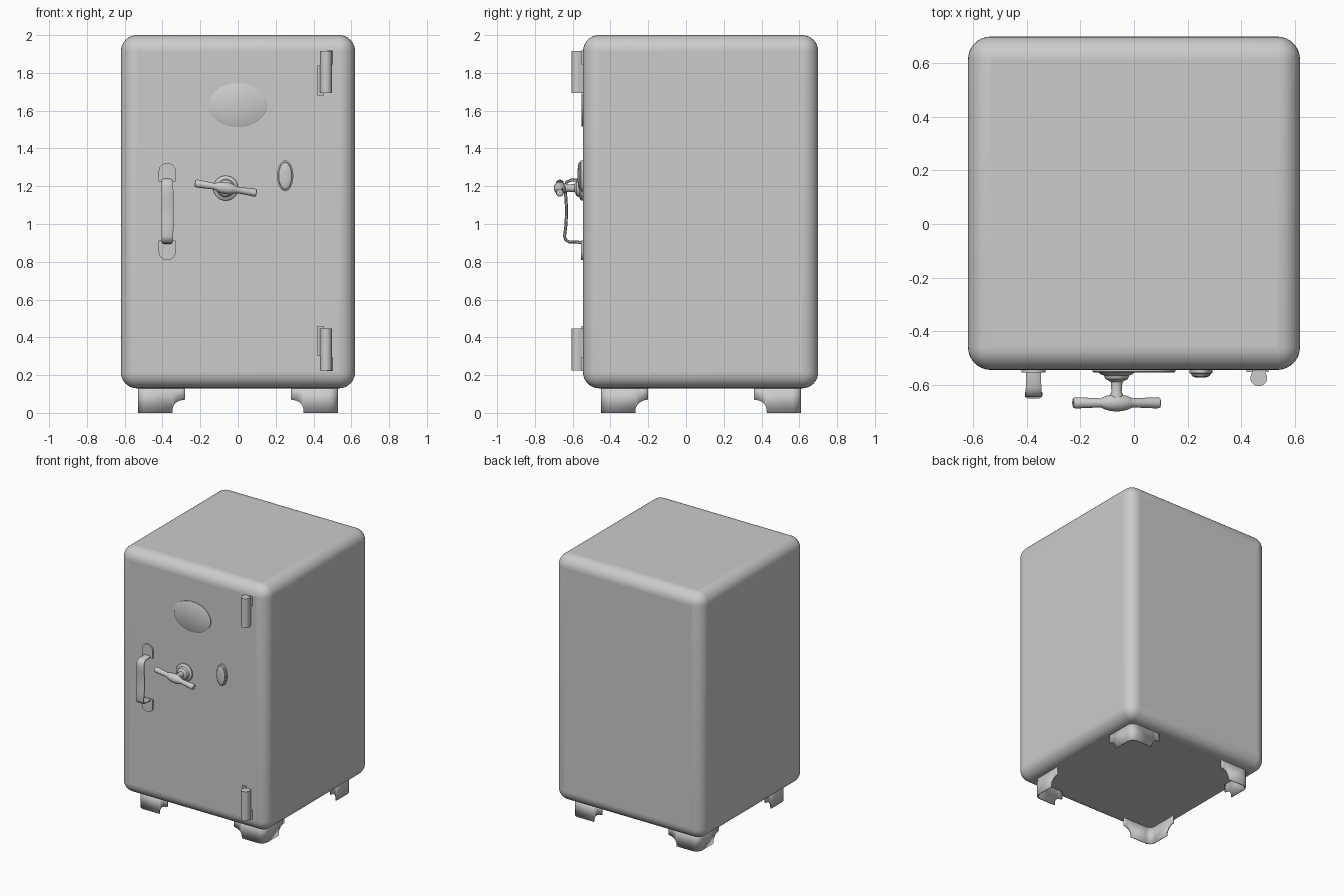
import bpy, bmesh, math
from mathutils import Matrix, Vector

if "Cube" in bpy.data.objects:
    bpy.data.objects.remove(bpy.data.objects["Cube"])

FRONT = -0.545   # y of the door face


def finish(name, bm, angle=35):
    bmesh.ops.remove_doubles(bm, verts=bm.verts, dist=1e-5)
    bmesh.ops.recalc_face_normals(bm, faces=bm.faces)
    me = bpy.data.meshes.new(name)
    bm.to_mesh(me)
    bm.free()
    ob = bpy.data.objects.new(name, me)
    bpy.context.collection.objects.link(ob)
    bpy.ops.object.select_all(action='DESELECT')
    ob.select_set(True)
    bpy.context.view_layer.objects.active = ob
    bpy.ops.object.shade_smooth_by_angle(angle=math.radians(angle))
    return ob


def loft(name, rings, centre, turn=Matrix(), n=40):
    """Ellipse rings (y, rx, rz) stacked along y."""
    bm = bmesh.new()
    place = Matrix.Translation(centre) @ turn
    loops = []
    for y, rx, rz in rings:
        loops.append([bm.verts.new(place @ Vector((rx * math.cos(a), y, rz * math.sin(a))))
                      for a in (2 * math.pi * i / n for i in range(n))])
    for a, b in zip(loops, loops[1:]):
        for i in range(n):
            bm.faces.new((a[i], a[(i + 1) % n], b[(i + 1) % n], b[i]))
    bm.faces.new(loops[0])
    bm.faces.new(loops[-1])
    return finish(name, bm)


def prism(name, pts, offset):
    """Closed outline of 3D points pushed along an offset."""
    bm = bmesh.new()
    face = bm.faces.new([bm.verts.new(p) for p in pts])
    new = bmesh.ops.extrude_face_region(bm, geom=[face])['geom']
    # keep the first cap so the part is closed
    if not face.is_valid or len(bm.faces) < len(pts) + 2:
        bmesh.ops.holes_fill(bm, edges=bm.edges)
    bmesh.ops.translate(bm, vec=offset, verts=[v for v in new if isinstance(v, bmesh.types.BMVert)])
    return finish(name, bm)


def box(name, lo, hi):
    (x0, y0, z0), (x1, y1, z1) = lo, hi
    return prism(name, [(x0, y0, z0), (x1, y0, z0), (x1, y1, z0), (x0, y1, z0)], (0, 0, z1 - z0))


# rounded cabinet
body = box("safe_body", (-0.62, FRONT, 0.13), (0.62, 0.70, 2.0))
bev = body.modifiers.new("round", 'BEVEL')
bev.width, bev.segments = 0.085, 8
bpy.ops.object.modifier_apply(modifier="round")
bpy.ops.object.shade_smooth_by_angle(angle=math.radians(35))

# bracket feet: L-shaped sheets with a rounded corner and scalloped ends
scallop = [(0, 0.07), (0.025, 0.066), (0.045, 0.056), (0.058, 0.043), (0.066, 0.026), (0.068, 0)]
for sx in (-1, 1):
    for sy in (-1, 1):
        L, r = 0.25, 0.05
        path = [(s - L, 0, z) for s, z in scallop]
        path += [(-r + r * math.sin(a), -r + r * math.cos(a), 0)
                 for a in (math.pi / 12 * i for i in range(7))]
        path += [(0, s - L, z) for s, z in reversed(scallop)]
        bm = bmesh.new()
        cols = []
        for x, y, z in path:
            px, py = sx * (0.53 + x), 0.08 + sy * (0.53 + y)
            cols.append((bm.verts.new((px, py, z)), bm.verts.new((px, py, 0.15))))
        for a, b in zip(cols, cols[1:]):
            bm.faces.new((a[0], b[0], b[1], a[1]))
        foot = finish(f"foot_{'left' if sx < 0 else 'right'}_{'front' if sy < 0 else 'back'}", bm)
        sol = foot.modifiers.new("sheet", 'SOLIDIFY')
        sol.thickness = 0.008
        sol.offset = -1 if sx * foot.data.polygons[8].normal.x + sy * foot.data.polygons[8].normal.y > 0 else 1

# oval door plate and keyhole cover
loft("oval_plate", [(0.01, 0.155, 0.115), (-0.006, 0.155, 0.115), (-0.009, 0.15, 0.11)],
     (0, FRONT, 1.63), n=64)
loft("keyhole_cover", [(0.01, 0.043, 0.082), (-0.012, 0.043, 0.082), (-0.015, 0.036, 0.073),
                       (-0.022, 0.034, 0.07), (-0.027, 0.024, 0.055), (-0.029, 0.01, 0.025)],
     (0.25, FRONT, 1.255))

# turning lever: stepped base with stem, then a cross bar with a swollen hub
stem = [(0.01, .066), (-0.01, .066), (-0.016, .06), (-0.02, .048), (-0.034, .042), (-0.04, .03),
        (-0.045, .022), (-0.08, .019), (-0.095, .025), (-0.11, .025)]
loft("lever_stem", [(y, r, r) for y, r in stem], (-0.065, FRONT, 1.19))
half = [(.166, .012), (.164, .018), (.155, .021), (.06, .017), (.052, .021), (.04, .026), (.02, .031)]
bar = [(-t, r) for t, r in half] + [(0, .032)] + [(t, r) for t, r in reversed(half)]
turn = Matrix.Rotation(math.radians(9), 4, 'Y') @ Matrix.Rotation(math.radians(-90), 4, 'Z')
loft("lever_bar", [(t, r, r) for t, r in bar], (-0.065, -0.668, 1.19), turn, 24)

# pull handle: bent strap between two round-ended mounts
strap = [(-0.54, 1.232), (-0.61, 1.232), (-0.632, 1.222), (-0.639, 1.2), (-0.637, 1.15), (-0.632, 1.08),
         (-0.635, 1.0), (-0.643, 0.935), (-0.637, 0.915), (-0.62, 0.906), (-0.54, 0.902)]
bm = bmesh.new()
sections = []
for i, (y, z) in enumerate(strap):
    p, q = strap[max(i - 1, 0)], strap[min(i + 1, len(strap) - 1)]
    d = Vector((q[0] - p[0], q[1] - p[1])).normalized()
    w = 0.027 + 0.006 * math.sin(math.pi * i / (len(strap) - 1))
    sections.append([bm.verts.new((-0.375 + u * w, y + v * d.y * 0.008, z - v * d.x * 0.008))
                     for u, v in ((-1, -.4), (-.7, -1), (.7, -1), (1, -.4), (1, .4), (.7, 1), (-.7, 1), (-1, .4))])
for a, b in zip(sections, sections[1:]):
    for k in range(8):
        bm.faces.new((a[k], a[(k + 1) % 8], b[(k + 1) % 8], b[k]))
bm.faces.new(sections[0])
bm.faces.new(sections[-1])
finish("pull_handle", bm, 50)
for name, zc, s, flat in (("upper", 1.28, 1, 1.225), ("lower", 0.852, -1, 0.912)):
    pts = [(-0.375 + 0.045 * math.cos(a), FRONT + 0.01, zc + s * 0.043 * math.sin(a))
           for a in (math.pi / 12 * i for i in range(13))]
    pts += [(-0.42, FRONT + 0.01, flat), (-0.33, FRONT + 0.01, flat)]
    prism(f"handle_mount_{name}", pts, (0, -0.02, 0))

# hinges: round-nosed knuckle with a leaf on the door; the lower one is mirrored
for name, m in (("upper", lambda z: z), ("lower", lambda z: 2.14 - z)):
    nose = [(0.466 - 0.031 * math.cos(a), -0.575 - 0.031 * math.sin(a))
            for a in (math.pi / 12 * i - math.pi / 6 for i in range(17))]
    outline = [(0.443, FRONT + 0.01)] + nose + [(0.489, FRONT + 0.01)]
    z0, z1 = sorted((m(1.693), m(1.915)))
    prism(f"hinge_knuckle_{name}", [(x, y, z0) for x, y in outline], (0, 0, z1 - z0))
    z0, z1 = sorted((m(1.68), m(1.84)))
    box(f"hinge_leaf_{name}", (0.42, FRONT - 0.008, z0), (0.455, FRONT + 0.01, z1))
    z0, z1 = sorted((m(1.845), m(1.918)))
    box(f"hinge_tab_{name}", (0.47, FRONT - 0.008, z0), (0.503, FRONT + 0.01, z1))
